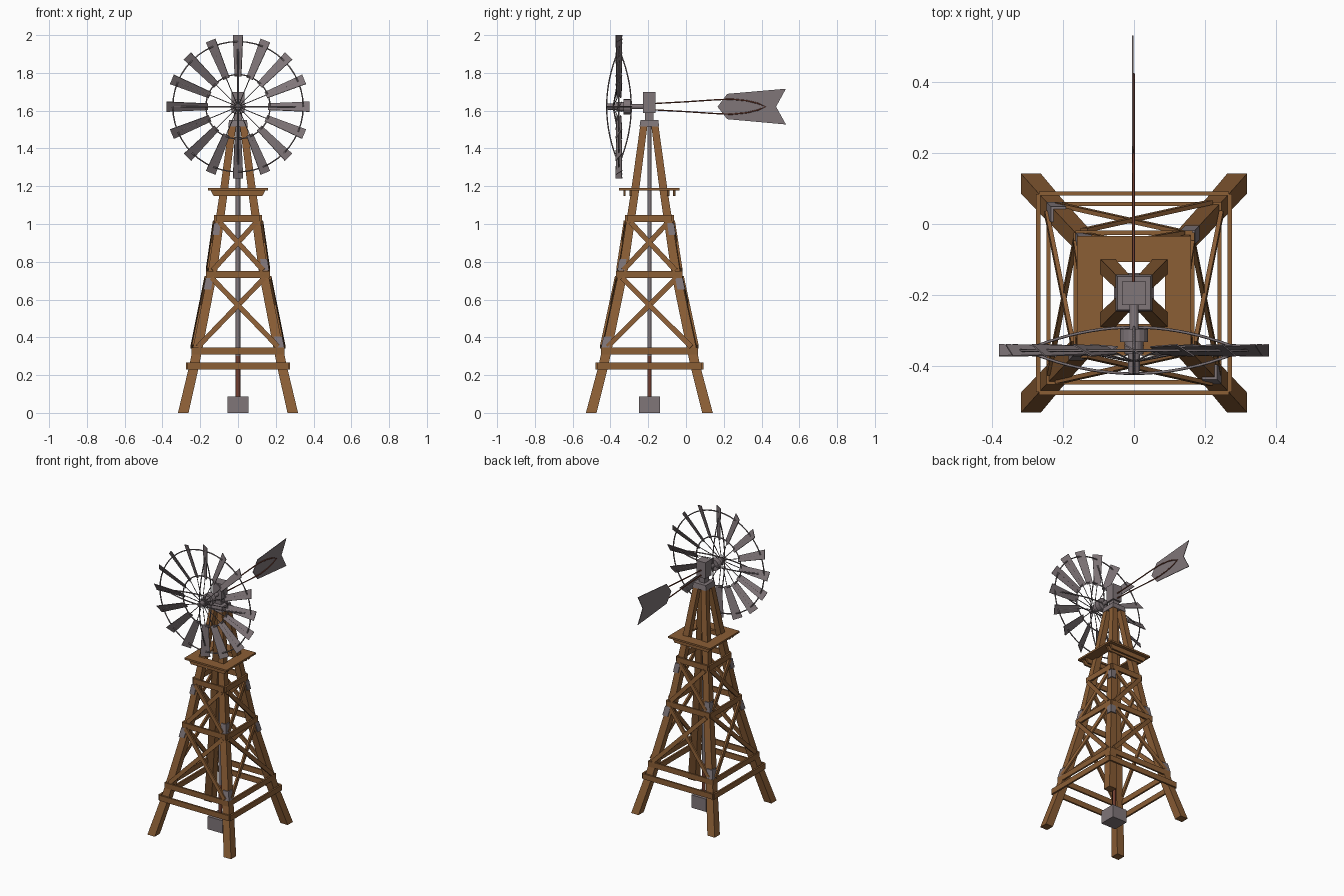
import bpy, bmesh, math
from mathutils import Vector as V

if "Cube" in bpy.data.objects:
    bpy.data.objects.remove(bpy.data.objects["Cube"])

CY = -0.194            # tower centre in y
HUB = V((0, -0.355, 1.621))


def mat(name, c):
    m = bpy.data.materials.new(name)
    m.diffuse_color = (*c, 1)
    m.use_nodes = True
    m.node_tree.nodes["Principled BSDF"].inputs["Base Color"].default_value = m.diffuse_color
    return m


WOOD = mat("brown wood", (0.26, 0.112, 0.036))
GREY = mat("grey metal", (0.215, 0.18, 0.19))
RUST = mat("rusty iron", (0.17, 0.05, 0.03))


def finish(bm, name, m):
    bmesh.ops.recalc_face_normals(bm, faces=bm.faces)
    me = bpy.data.meshes.new(name)
    bm.to_mesh(me)
    bm.free()
    me.materials.append(m)
    o = bpy.data.objects.new(name, me)
    bpy.context.collection.objects.link(o)
    return o


def loft(bm, rings):
    """Closed tube through equal-length rings of points, with end caps."""
    vs = [[bm.verts.new(p) for p in r] for r in rings]
    n = len(vs[0])
    for a, b in zip(vs, vs[1:]):
        for i in range(n):
            bm.faces.new((a[i], a[(i + 1) % n], b[(i + 1) % n], b[i]))
    bm.faces.new(vs[0])
    bm.faces.new(vs[-1])


def quad(c, u, v):
    return [c - u - v, c + u - v, c + u + v, c - u + v]


def beam(bm, a, b, width, thick, normal):
    a, b, n = V(a), V(b), V(normal)
    side = (b - a).cross(n).normalized() * width / 2
    loft(bm, [quad(p, side, n * thick / 2) for p in (a, b)])


def box(bm, x0, x1, y0, y1, z0, z1):
    beam(bm, ((x0 + x1) / 2, (y0 + y1) / 2, z0), ((x0 + x1) / 2, (y0 + y1) / 2, z1),
         x1 - x0, y1 - y0, (0, 1, 0))


def lathe_y(name, prof, m, n=16):
    """Round part along y from (y, radius) pairs, on the wheel axis."""
    bm = bmesh.new()
    loft(bm, [[V((r * math.cos(2 * math.pi * i / n), y, HUB.z + r * math.sin(2 * math.pi * i / n)))
               for i in range(n)] for y, r in prof])
    return finish(bm, name, m)


def wires(name, paths, r, m, cyclic=False):
    cu = bpy.data.curves.new(name, 'CURVE')
    cu.dimensions = '3D'
    cu.bevel_depth = r
    cu.bevel_resolution = 1
    cu.use_fill_caps = True
    for pts in paths:
        s = cu.splines.new('POLY')
        s.points.add(len(pts) - 1)
        for p, q in zip(s.points, pts):
            p.co = (*q, 1)
        s.use_cyclic_u = cyclic
    cu.materials.append(m)
    o = bpy.data.objects.new(name, cu)
    bpy.context.collection.objects.link(o)


# Leg path: height, half spread in x, half spread in y, half thickness
LEG = [(0, .290, .308, .028), (.25, .232, .243, .026), (.73, .137, .142, .024),
       (1.18, .074, .075, .021), (1.53, .028, .028, .019)]


def leg(z):
    for a, b in zip(LEG, LEG[1:]):
        if z <= b[0]:
            t = (z - a[0]) / (b[0] - a[0])
            return [p + (q - p) * t for p, q in zip(a[1:], b[1:])]


def leg_ring(sx, sy, z, grow=0, shift=0):
    wx, wy, h = leg(z)
    h += grow
    return quad(V((sx * (wx + shift), CY + sy * (wy + shift), z)), V((h, 0, 0)), V((0, h, 0)))


# Four splayed legs, with plates on their outer corners
bm, plates = bmesh.new(), bmesh.new()
for sx in (-1, 1):
    for sy in (-1, 1):
        loft(bm, [leg_ring(sx, sy, k[0]) for k in LEG])
        for z in ((.375, .785) if sx * sy < 0 else (.685, .975)):
            loft(plates, [leg_ring(sx, sy, z + d, -.004, .011) for d in (-.032, .03)])
finish(bm, "tower_legs", WOOD)
finish(plates, "corner_plates", GREY)

# Girts and crossed braces on all four faces
girts, braces = bmesh.new(), bmesh.new()


def face_pt(axis, s, u, z, off):
    """Point on a tower face: u is -1..1 across, off is distance out from the legs."""
    wx, wy, h = leg(z)
    if axis == 'y':
        return V((u * wx, CY + s * (wy + h + off), z))
    return V((s * (wx + h + off), CY + u * wy, z))


for axis in 'xy':
    for s in (-1, 1):
        n = V((s, 0, 0)) if axis == 'x' else V((0, s, 0))
        for z, extra, off in ((.247, .034, .010), (.328, .028, -.002), (.733, .028, .004), (1.03, .022, .004)):
            a, b = face_pt(axis, s, -1, z, off), face_pt(axis, s, 1, z, off)
            d = (b - a).normalized() * extra
            beam(girts, a - d, b + d, .037, .012, n)
        for z0, z1 in ((.35, .715), (.755, 1.01)):
            for u, off in ((-1, .001), (1, .007)):
                a, b = face_pt(axis, s, u, z0, off), face_pt(axis, s, -u, z1, off)
                nn = n - (b - a).normalized() * n.dot((b - a).normalized())
                beam(braces, a, b, .027, .012, nn.normalized())
finish(girts, "tower_girts", WOOD)
finish(braces, "cross_braces", WOOD)

# Platform planks around a square hole, with joists below
bm = bmesh.new()
P, H = .16, .087
for s in (-1, 1):
    a, b = sorted((s * H, s * P))
    box(bm, -P, P, CY + a, CY + b, 1.178, 1.19)
    box(bm, a, b, CY - H, CY + H, 1.178, 1.19)
finish(bm, "platform", WOOD)
bm = bmesh.new()
for y in (-.132, -.100, .100, .132):
    loft(bm, [quad(V((0, CY + y, z)), V((w, 0, 0)), V((0, .006, 0)))
              for z, w in ((1.147, .128), (1.178, .145))])
finish(bm, "platform_joists", WOOD)

# Well block, tower cap, gear head
bm = bmesh.new()
box(bm, -.056, .056, CY - .056, CY + .056, 0, .088)
finish(bm, "well_block", GREY)
bm = bmesh.new()
loft(bm, [quad(V((0, CY, z)), V((w, 0, 0)), V((0, w, 0))) for z, w in ((1.515, .052), (1.55, .047))])
box(bm, -.022, .022, CY - .022, CY + .022, 1.55, 1.59)
finish(bm, "tower_cap", GREY)
bm = bmesh.new()
box(bm, -.034, .034, CY - .033, CY + .033, 1.588, 1.698)
finish(bm, "gear_head", GREY)

# Pump rod down the middle
wires("pump_rod", [[(0, CY, .3), (0, CY, 1.53)]], .012, GREY)
wires("pump_rod_foot", [[(0, CY, .08), (0, CY, .3)]], .012, RUST)

# Shaft and hub
lathe_y("hub_and_shaft", [(-.2, .013), (-.295, .013), (-.295, .04), (-.331, .04), (-.331, .026),
                          (-.365, .026), (-.365, .017), (-.42, .016)], GREY)


def polar(r, a, y):
    return V((r * math.cos(a), y, HUB.z + r * math.sin(a)))


# Sixteen pitched blades
N, PITCH = 16, math.radians(31)
bm = bmesh.new()
angles = [2 * math.pi * i / N for i in range(N)]
for a in angles:
    t = V((-math.sin(a), 0, math.cos(a)))
    chord = t * math.cos(PITCH) + V((0, math.sin(PITCH), 0))
    nrm = V((0, math.cos(PITCH), 0)) - t * math.sin(PITCH)
    loft(bm, [quad(polar(r, a, HUB.y), chord * h, nrm * .002) for r, h in ((.16, .020), (.379, .031))])
finish(bm, "wheel_blades", GREY)

# Rings, spokes and bowed stays
for name, r in (("outer_ring", .345), ("inner_ring", .17)):
    wires(name, [[polar(r, 2 * math.pi * i / 48, HUB.y) for i in range(48)]], .004, GREY, True)
wires("spokes", [[polar(.012, a, -.385), polar(.17, a, HUB.y), polar(.35, a, HUB.y)] for a in angles],
      .0025, GREY)
stays = []
for a in angles[::4]:
    for d in (-.065, .065):
        stays.append([polar(.305 * i / 10, a, HUB.y + d * (1 - (i / 10) ** 2)) for i in range(11)])
wires("bowed_stays", stays, .004, GREY)

# Tail vane with notched end, and its looped boom
bm = bmesh.new()
vane = [(.167, 0), (.218, .068), (.529, .095), (.477, 0), (.529, -.094), (.218, -.066)]
loft(bm, [[V((x, y, HUB.z + z)) for y, z in vane] for x in (-.006, -.002)])
finish(bm, "tail_vane", GREY)
half = [(-.165, .017), (.0, .026), (.15, .036), (.24, .04), (.32, .032), (.38, .018), (.42, 0)]
loop = half + [(y, -z) for y, z in half[-2::-1]]
wires("tail_boom", [[(-.001, y, HUB.z + z) for y, z in loop]], .004, RUST)
